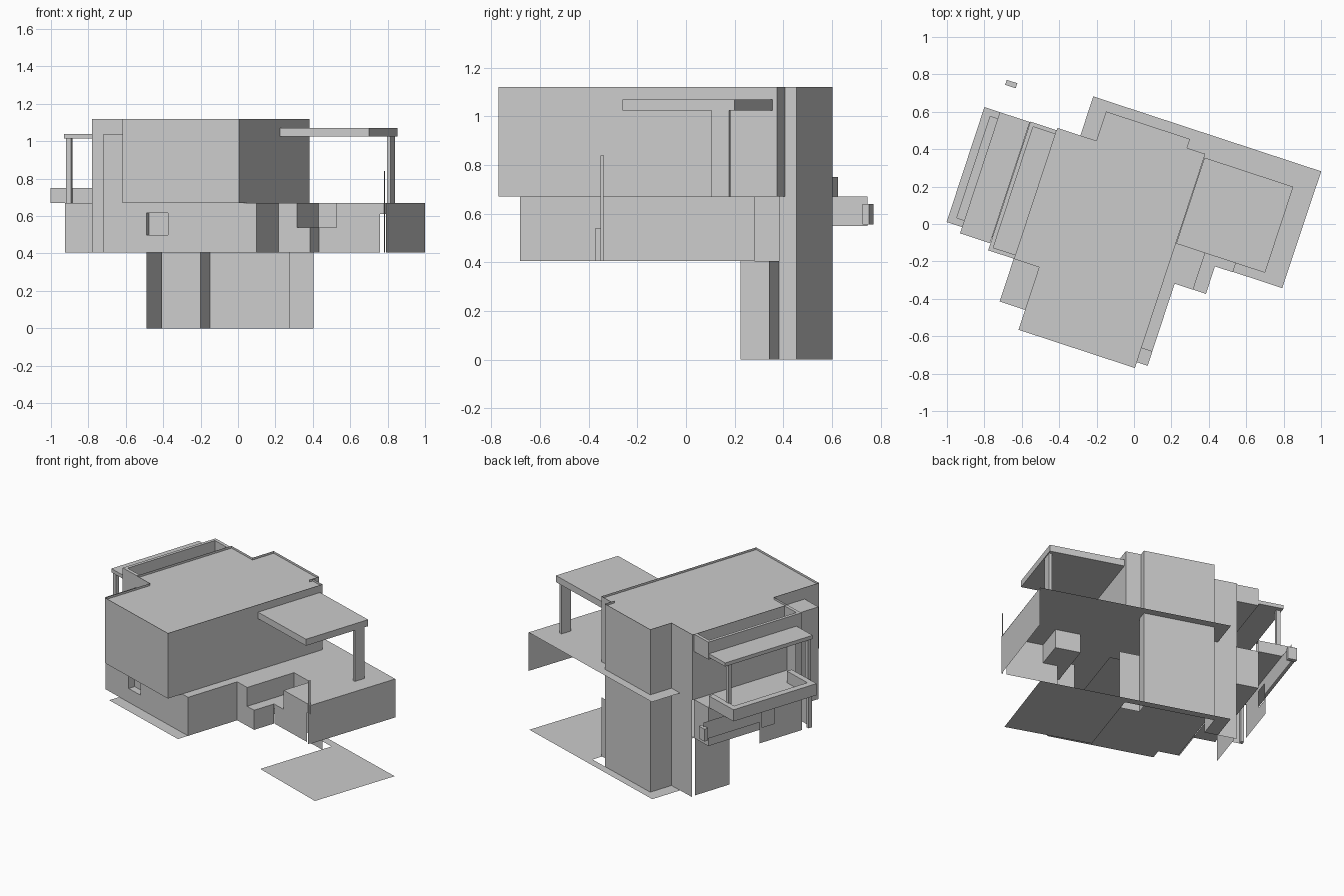
import bpy, math
from mathutils import Matrix

if "Cube" in bpy.data.objects:
    bpy.data.objects.remove(bpy.data.objects["Cube"])

# The house is drawn on its own u/v grid and turned about z to face as shown
TURN = Matrix.Rotation(math.radians(-18.2), 4, 'Z')


def mesh(name, verts, faces):
    me = bpy.data.meshes.new(name)
    me.from_pydata([TURN @ Matrix.Translation(v).translation for v in verts], [], faces)
    me.update()
    ob = bpy.data.objects.new(name, me)
    bpy.context.collection.objects.link(ob)
    return ob


def sheet(name, outline, z):
    """Flat slab surface from a u/v outline."""
    return mesh(name, [(u, v, z) for u, v in outline], [range(len(outline))])


def rect(u0, u1, v0, v1):
    return [(u0, v0), (u1, v0), (u1, v1), (u0, v1)]


def walls(name, path, z0, z1, closed=False):
    """Upright walls along a u/v path."""
    n = len(path)
    verts = [(u, v, z0) for u, v in path] + [(u, v, z1) for u, v in path]
    faces = [(i, (i + 1) % n, n + (i + 1) % n, n + i) for i in range(n if closed else n - 1)]
    return mesh(name, verts, faces)


def box(name, u0, u1, v0, v1, z0, z1):
    verts = [(u, v, z) for z in (z0, z1) for u, v in rect(u0, u1, v0, v1)]
    return mesh(name, verts, [(3, 2, 1, 0), (4, 5, 6, 7), (0, 1, 5, 4),
                              (1, 2, 6, 5), (2, 3, 7, 6), (3, 0, 4, 7)])


def ring(name, outer, inner, z):
    """Flat border between two rectangles."""
    verts = [(u, v, z) for u, v in rect(*outer) + rect(*inner)]
    return mesh(name, verts, [(i, (i + 1) % 4, 4 + (i + 1) % 4, 4 + i) for i in range(4)])


def wall_hole(name, p, q, z0, z1, a, b, h0, h1):
    """Wall from p to q with a window hole between points a and b."""
    verts = [(*p, z0), (*q, z0), (*q, z1), (*p, z1), (*a, h0), (*b, h0), (*b, h1), (*a, h1)]
    return mesh(name, verts, [(i, (i + 1) % 4, 4 + (i + 1) % 4, 4 + i) for i in range(4)])


# Levels
MID, DECK, TOP = 0.405, 0.67, 1.12
RIGHT, FRONT = 0.306, -0.618      # right and front walls of the middle storey

# Ground slab, with a narrow strip behind the back walls
sheet("ground_slab", [(.272, -.03), (.855, -.04), (.86, .577), (-.42, .577), (-.42, .36),
                      (-.33, .36), (-.33, .525), (.272, .525)], 0)

# Back walls, full height, and ground floor pieces
walls("tall_back_wall", [(-.545, .36), (-.33, .36), (-.33, .525), (.143, .525), (.143, .45)], 0, TOP)
walls("ground_back_wall", [(.143, .45), (.278, .45)], 0, MID)
walls("ground_fin_wall", [(-.535, .06), (-.535, .33)], 0, MID)

# Middle storey
sheet("middle_floor", [(-.41, -.697), (RIGHT, -.697), (RIGHT, .36), (-.545, .36),
                       (-.545, FRONT), (-.41, FRONT)], MID)
wall_hole("middle_front_wall", (-.553, FRONT), (RIGHT, FRONT), MID, DECK,
          (-.313, FRONT), (-.192, FRONT), .5, .615)
W = rect(-.313, -.192, FRONT, FRONT + .047)
walls("window_reveal", [W[0], W[3], W[2], W[1]], .5, .615)
sheet("window_sill", W, .5)
sheet("window_head", W, .615)
walls("middle_right_wall", [(RIGHT, FRONT), (RIGHT, -.235), (.41, -.235), (.41, .13),
                            (.58, .13), (.58, -.08)], .54, DECK)
walls("middle_right_base", [(RIGHT, FRONT), (RIGHT, -.235), (.482, -.235), (.482, -.08)], MID, .54)
sheet("entry_landing", [(.41, -.235), (.482, -.235), (.482, -.08), (.58, -.08),
                        (.58, .13), (.41, .13)], .54)

# Left bay rising past the deck level
walls("left_bay_wall", [(-.553, FRONT), (-.553, -.377)], MID, 1.04)
walls("left_bay_front", [(-.553, FRONT), (-.41, FRONT)], DECK, 1.04)
sheet("left_bay_roof", rect(-.553, -.41, FRONT, -.377), 1.04)

# Terrace: deck sheet with front and right walls only
sheet("terrace_deck", [(.245, FRONT), (RIGHT, FRONT), (RIGHT, -.235), (.41, -.235), (.41, .13),
                       (.58, .13), (.58, -.078), (.86, -.078), (.863, .58), (-.42, .58),
                       (-.42, .36), (.245, .36)], DECK)
walls("terrace_front_lower", [(.482, -.078), (.58, -.078)], MID, .54)
walls("terrace_front_wall", [(.58, -.078), (.825, -.078)], MID, DECK)
walls("terrace_front_lintel", [(.825, -.078), (.858, -.078)], .61, DECK)
walls("terrace_right_wall", [(.858, -.078), (.863, .58)], MID, DECK)
walls("terrace_fin", [(.852, -.09), (.852, -.074)], MID, .84)

# Upper storey
upper = [(-.41, -.73), (.245, -.73), (.245, .475), (.143, .475), (.143, .525), (-.33, .525),
         (-.33, .36), (-.549, .36), (-.549, -.378), (-.41, -.378)]
walls("upper_walls", upper, DECK, TOP, True)
sheet("upper_floor", upper, DECK + .002)
sheet("main_roof", upper, TOP - .015)

# Left wing: open loggia below, sunken roof well above
wing, well = (-.697, -.549, -.377, .347), (-.675, -.551, -.355, .325)
walls("wing_front_wall", [(-.549, -.377), (-.697, -.377), (-.697, -.33)], MID, TOP)
walls("wing_middle_wall", [(-.697, -.33), (-.697, .347), (-.549, .347)], MID, DECK)
walls("wing_parapet", [(-.697, -.33), (-.697, .347), (-.549, .347)], 1.0, TOP)
sheet("wing_underside", rect(*wing), MID)
sheet("loggia_floor", rect(*wing), DECK)
ring("wing_parapet_cap", wing, well, TOP)
walls("roof_well_walls", rect(*well), 1.0, TOP, True)
sheet("roof_well_floor", rect(*wing), 1.0)

# Porch roof on a flat post
box("porch_roof", .247, .747, -.029, .455, 1.025, 1.07)
box("porch_post", .722, .742, .355, .43, DECK, 1.025)

# Balcony with parapet, posts and canopy
tray, inside = (-.955, -.697, -.303, .344), (-.91, -.697, -.265, .306)
sheet("balcony_floor", rect(*tray), DECK)
walls("balcony_parapet_outside", [(-.697, -.303), (-.955, -.303), (-.955, .344), (-.697, .344)], DECK, .75)
walls("balcony_parapet_inside", [(-.697, -.265), (-.91, -.265), (-.91, .306), (-.697, .306)], DECK, .75)
ring("balcony_parapet_cap", tray, inside, .75)
box("balcony_canopy", -.868, -.699, -.338, .344, 1.015, 1.04)
for v in (-.318, .3):
    box("canopy_post", -.86, -.832, v - .012, v + .012, DECK, 1.015)

# Screen walls below the balcony
walls("balcony_front_screen", [(-.86, -.338), (-.699, -.338)], MID, DECK)
box("screen_post", -.863, -.843, -.338, -.31, MID, DECK)
wall_hole("balcony_side_screen", (-.857, -.262), (-.857, .07), MID, DECK,
          (-.857, -.05), (-.857, .05), .51, .63)
walls("screen_band", [(-.857, .07), (-.857, .503)], .55, DECK)
box("screen_end_block", -.887, -.828, .492, .52, .555, .64)
